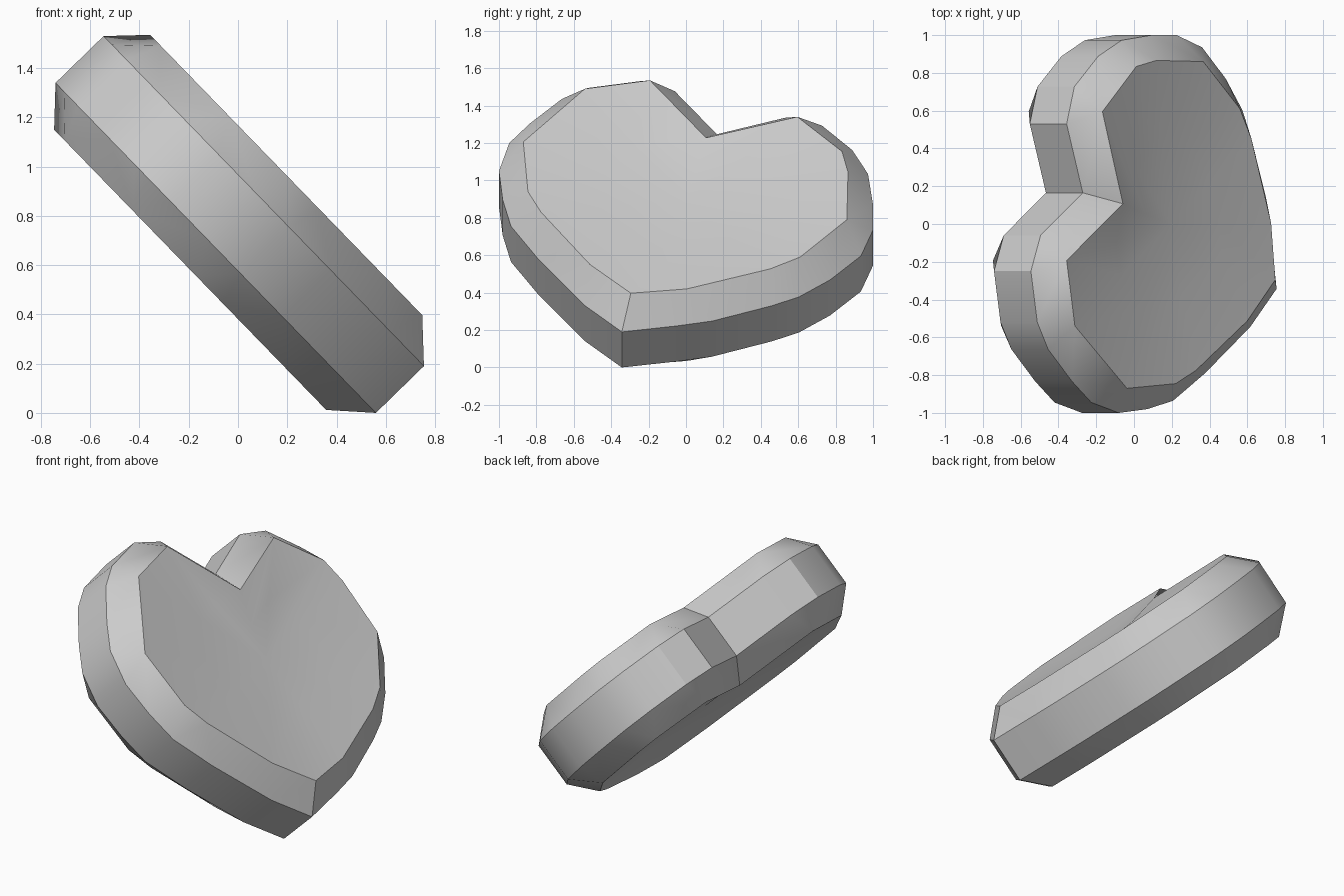
import bpy
import bmesh
from mathutils import Vector

if "Cube" in bpy.data.objects:
    bpy.data.objects.remove(bpy.data.objects["Cube"])

# Heart outlines as seen from +x (y, z): tip -> right lobe -> notch -> left lobe
RIM_RIGHT = [(-.343, .19), (-.05, .222), (.14, .248), (.46, .33), (.604, .377),
             (.77, .468), (.935, .596), (1, .735), (1, .87), (.973, 1.035),
             (.888, 1.163), (.727, 1.293), (.53, 1.335), (.165, 1.247)]
RIM_LEFT = [(.165, 1.247), (-.06, 1.477), (-.25, 1.53), (-.52, 1.495), (-.663, 1.436),
            (-.834, 1.305), (-.945, 1.2), (-1, 1.05), (-.98, .896), (-.936, .755),
            (-.79, .58), (-.545, .334), (-.343, .19)]
CAP_RIGHT = [(-.295, .397), (.005, .42), (.45, .527), (.61, .59), (.86, .79),
             (.866, 1.045), (.834, 1.155), (.595, 1.34), (.107, 1.228)]
CAP_LEFT = [(.107, 1.228), (-.193, 1.535), (-.54, 1.49), (-.87, 1.206),
            (-.845, .94), (-.775, .83), (-.513, .55), (-.295, .397)]
SLOPE = 1.03                      # tilt of the slab: dz / -dx
NORMAL = Vector((.718, 0, .696))
DISH = .05                        # depth of the hollow in the front face

bm = bmesh.new()


def ring(right, left, base_z, shift):
    """Place an outline on its tilted plane, returned as two halves of verts."""
    pts = right + left[1:-1]
    vs = [bm.verts.new(Vector((.755 - (z - base_z) / SLOPE, y, z)) + Vector(shift))
          for y, z in pts]
    n = len(right)
    return vs[:n], vs[n - 1:] + vs[:1]


def stitch(a, b):
    """Join two open chains with triangles, taking the shorter diagonal."""
    i = j = 0
    while i < len(a) - 1 or j < len(b) - 1:
        step_a = j == len(b) - 1 or (
            i < len(a) - 1 and
            (a[i + 1].co - b[j].co).length < (a[i].co - b[j + 1].co).length)
        if step_a:
            bm.faces.new((a[i], a[i + 1], b[j]))
            i += 1
        else:
            bm.faces.new((a[i], b[j + 1], b[j]))
            j += 1


def dish(cap, shift, depth):
    """Close a cap with a shallow hollow around its middle."""
    outer = cap[0] + cap[1][1:-1]
    mid = Vector((.755 - (.93 - .39) / SLOPE, 0, .93)) + Vector(shift)
    inner = [bm.verts.new(v.co.lerp(mid, .5) - NORMAL * depth * .75) for v in outer]
    centre = bm.verts.new(mid - NORMAL * depth)
    for k in range(len(outer)):
        a, b = outer[k - 1], outer[k]
        c, d = inner[k], inner[k - 1]
        bm.faces.new((a, b, c, d))
        bm.faces.new((d, c, centre))


# Four layers: front cap, front rim, back rim, back cap
BACK = (-.39, 0, -.385)
cap_f = ring(CAP_RIGHT, CAP_LEFT, .39, (0, 0, 0))
rim_f = ring(RIM_RIGHT, RIM_LEFT, .19, (0, 0, 0))
rim_b = ring(RIM_RIGHT, RIM_LEFT, .19, (-.195, 0, -.19))
cap_b = ring(CAP_RIGHT, CAP_LEFT, .39, BACK)

for half in (0, 1):
    # Bevels
    stitch(rim_f[half], cap_f[half])
    stitch(rim_b[half], cap_b[half])
    # Side wall
    for k in range(len(rim_f[half]) - 1):
        bm.faces.new((rim_f[half][k], rim_b[half][k],
                      rim_b[half][k + 1], rim_f[half][k + 1]))

# Hollowed front and back
dish(cap_f, (0, 0, 0), DISH)
dish(cap_b, BACK, -DISH)

bmesh.ops.recalc_face_normals(bm, faces=bm.faces)
mesh = bpy.data.meshes.new("heart")
bm.to_mesh(mesh)
bm.free()
heart = bpy.data.objects.new("heart", mesh)
bpy.context.collection.objects.link(heart)
bpy.context.view_layer.objects.active = heart
heart.select_set(True)
bpy.ops.object.shade_smooth_by_angle(angle=0.52)
